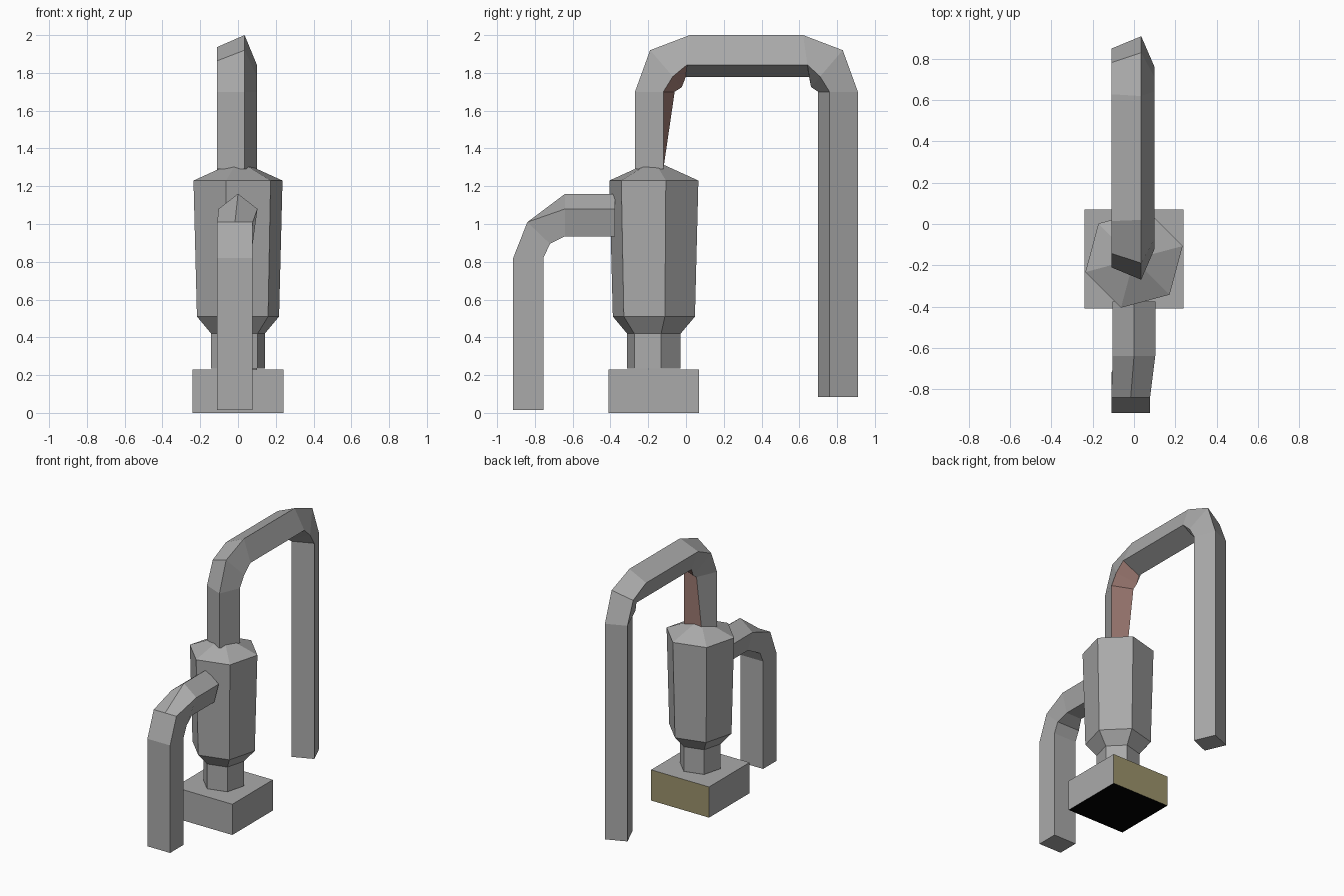
import bpy
import bmesh
from math import cos, sin, radians

if "Cube" in bpy.data.objects:
    bpy.data.objects.remove(bpy.data.objects["Cube"], do_unlink=True)


def make_material(name, rgb):
    mat = bpy.data.materials.new(name)
    mat.use_nodes = True
    mat.diffuse_color = (*rgb, 1)
    bsdf = next(n for n in mat.node_tree.nodes if n.type == 'BSDF_PRINCIPLED')
    bsdf.inputs["Base Color"].default_value = (*rgb, 1)
    return mat


GREY = make_material("grey", (0.4, 0.4, 0.4))
RED = make_material("dull_red", (0.4, 0.23, 0.2))
OLIVE = make_material("olive", (0.33, 0.29, 0.15))
BLACK = make_material("black", (0, 0, 0))


def loft(name, rings, accents=(), paint=None):
    """Skin a list of equal rings, cap both ends; paint(segment, side) picks a slot."""
    bm = bmesh.new()
    loops = [[bm.verts.new(p) for p in ring] for ring in rings]
    n = len(loops[0])
    faces = []
    for s, (a, b) in enumerate(zip(loops, loops[1:])):
        for i in range(n):
            j = (i + 1) % n
            faces.append((bm.faces.new((a[i], a[j], b[j], b[i])), s, i))
    faces.append((bm.faces.new(loops[0]), "start", 0))
    faces.append((bm.faces.new(loops[-1]), "end", 0))
    for face, s, i in faces:
        face.material_index = paint(s, i) if paint else 0
    bmesh.ops.recalc_face_normals(bm, faces=bm.faces)
    mesh = bpy.data.meshes.new(name)
    bm.to_mesh(mesh)
    bm.free()
    for mat in (GREY, *accents):
        mesh.materials.append(mat)
    obj = bpy.data.objects.new(name, mesh)
    bpy.context.collection.objects.link(obj)
    return obj


CENTRE_Y = -0.17

# Base block: olive back, black underside
corners = [(-1, -1), (1, -1), (1, 1), (-1, 1)]
loft("base_block",
     [[(0.24 * x, CENTRE_Y + 0.24 * y, z) for x, y in corners] for z in (0, 0.23)],
     (OLIVE, BLACK),
     lambda s, i: 2 if s == "start" else int(s == 0 and i == 2))

# Six-sided body: neck, flare, barrel and sloping shoulder
profile = [(0.147, 0.235), (0.147, 0.42), (0.225, 0.51), (0.244, 1.23), (0.05, 1.315)]
angles = [radians(15 + 60 * k) for k in range(6)]
loft("body", [[(r * cos(a), CENTRE_Y + r * sin(a), z) for a in angles] for r, z in profile])

# Tall arched pipe: square section turned on its axis, as (x, depth inward)
section = [(0.035, 0), (0.10, 0.15), (-0.045, 0.21), (-0.11, 0.06)]
# Path stations: outer point (y, z) and inward direction (y, z)
path = [((-0.27, 1.29), (1, 0)), ((-0.27, 1.70), (1, 0)),
        ((-0.19, 1.92), (0.8, -0.93)), ((0.02, 2.0), (-0.1, -1.05)),
        ((0.62, 2.0), (0.15, -1.05)), ((0.83, 1.92), (-0.8, -0.93)),
        ((0.91, 1.70), (-1, 0)), ((0.91, 0.085), (-1, 0))]
rings = [[(x, y + d * dy, z + d * dz) for x, d in section] for (y, z), (dy, dz) in path]
rings[0][2] = (-0.045, -0.12, 1.29)
loft("arched_pipe", rings, (RED,),
     lambda s, i: int(s in (0, 1, 2) and i == 1))


# Front pipe: five-sided at the body, turning into a four-sided leg
def five_sided(y):
    half = [(0.103, 1.08), (0.065, 0.935)]
    return ([(0, y, 1.16)] + [(x, y, z) for x, z in half]
            + [(-x, y, z) for x, z in reversed(half)])


def four_sided(outer, inner):
    left, right = -0.11, 0.078
    return [((left + right) / 2, *outer), (right, *outer), (right, *inner),
            (left, *inner), (left, *outer)]


loft("front_pipe",
     [five_sided(-0.375), five_sided(-0.64),
      four_sided((-0.84, 1.01), (-0.72, 0.895)),
      four_sided((-0.915, 0.82), (-0.755, 0.82)),
      four_sided((-0.915, 0.015), (-0.755, 0.015))],
     (BLACK,), lambda s, i: int(s == "start"))
